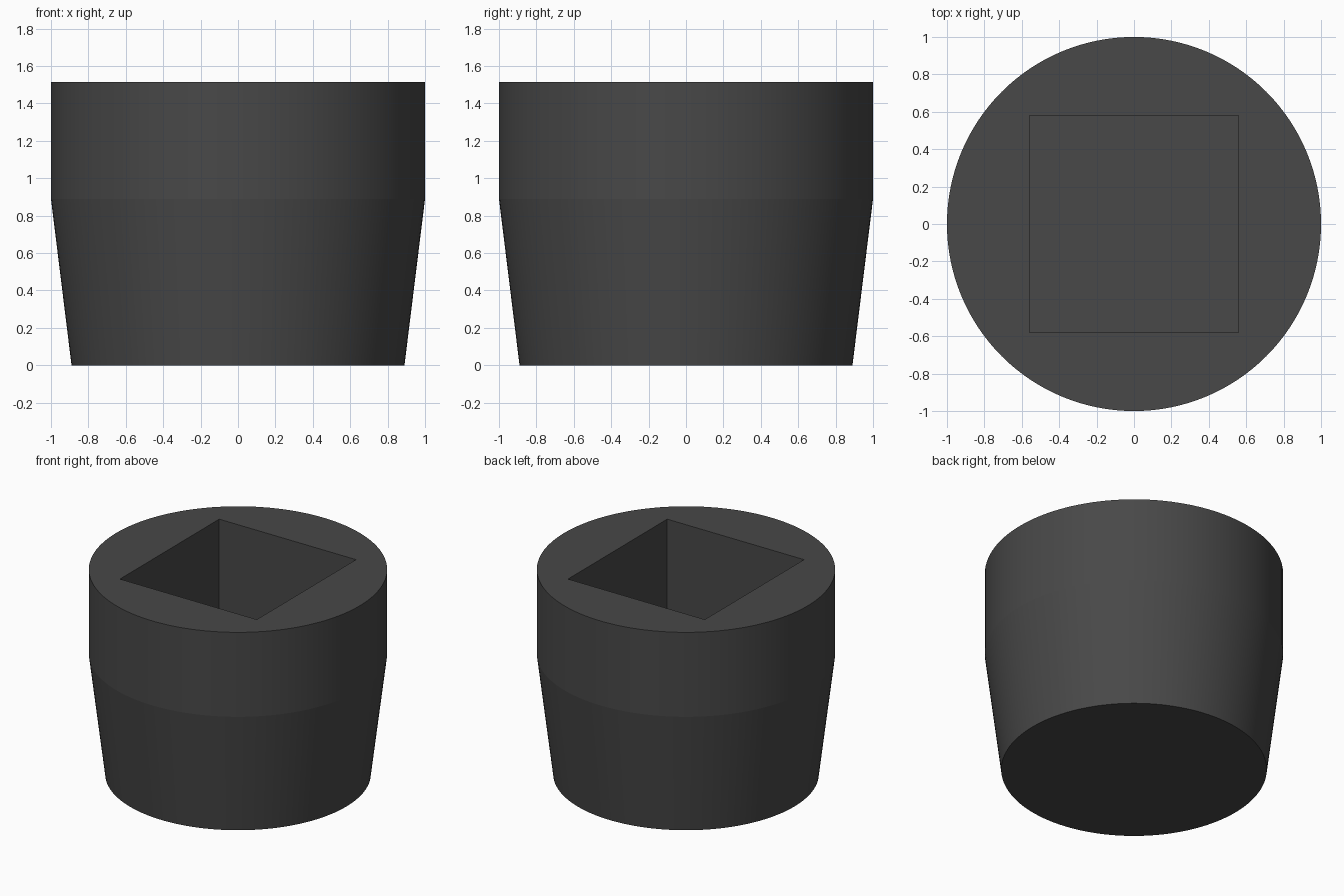
import bpy, bmesh, math

if "Cube" in bpy.data.objects:
    bpy.data.objects.remove(bpy.data.objects["Cube"])

SEGMENTS = 128
HALF_X, HALF_Y = 0.56, 0.58   # socket half sizes
FLOOR = 0.4                   # socket floor height
PROFILE = [(0.89, 0.0), (1.0, 0.89), (1.0, 1.515)]   # radius, height

dark = bpy.data.materials.new("dark grey")
dark.diffuse_color = (0.065, 0.065, 0.065, 1)
dark.use_nodes = True
dark.node_tree.nodes["Principled BSDF"].inputs["Base Color"].default_value = dark.diffuse_color


def add_object(name, bm):
    bmesh.ops.recalc_face_normals(bm, faces=bm.faces)
    mesh = bpy.data.meshes.new(name)
    bm.to_mesh(mesh)
    bm.free()
    obj = bpy.data.objects.new(name, mesh)
    bpy.context.collection.objects.link(obj)
    return obj


# Tapered round body: stacked rings closed at both ends
bm = bmesh.new()
rings = []
for r, z in PROFILE:
    angles = [2 * math.pi * i / SEGMENTS for i in range(SEGMENTS)]
    rings.append([bm.verts.new((r * math.cos(a), r * math.sin(a), z)) for a in angles])
for low, high in zip(rings, rings[1:]):
    for i in range(SEGMENTS):
        j = (i + 1) % SEGMENTS
        bm.faces.new((low[i], low[j], high[j], high[i]))
bm.faces.new(rings[0][::-1])
bm.faces.new(rings[-1])
body = add_object("body", bm)
body.data.materials.append(dark)

# Rectangular socket cutter, open through the top
bm = bmesh.new()
bmesh.ops.create_cube(bm, size=2)
for v in bm.verts:
    v.co = (v.co.x * HALF_X, v.co.y * HALF_Y, 2.0 if v.co.z > 0 else FLOOR)
cutter = add_object("socket_cutter", bm)
cutter.data.materials.append(dark)

# Cut the socket
bpy.context.view_layer.objects.active = body
body.select_set(True)
cut = body.modifiers.new("socket", "BOOLEAN")
cut.operation = "DIFFERENCE"
cut.solver = "EXACT"
cut.object = cutter
bpy.ops.object.modifier_apply(modifier=cut.name)
bpy.data.objects.remove(cutter)

# Smooth round side, sharp rims and socket edges
bpy.ops.object.shade_smooth_by_angle(angle=math.radians(5))
